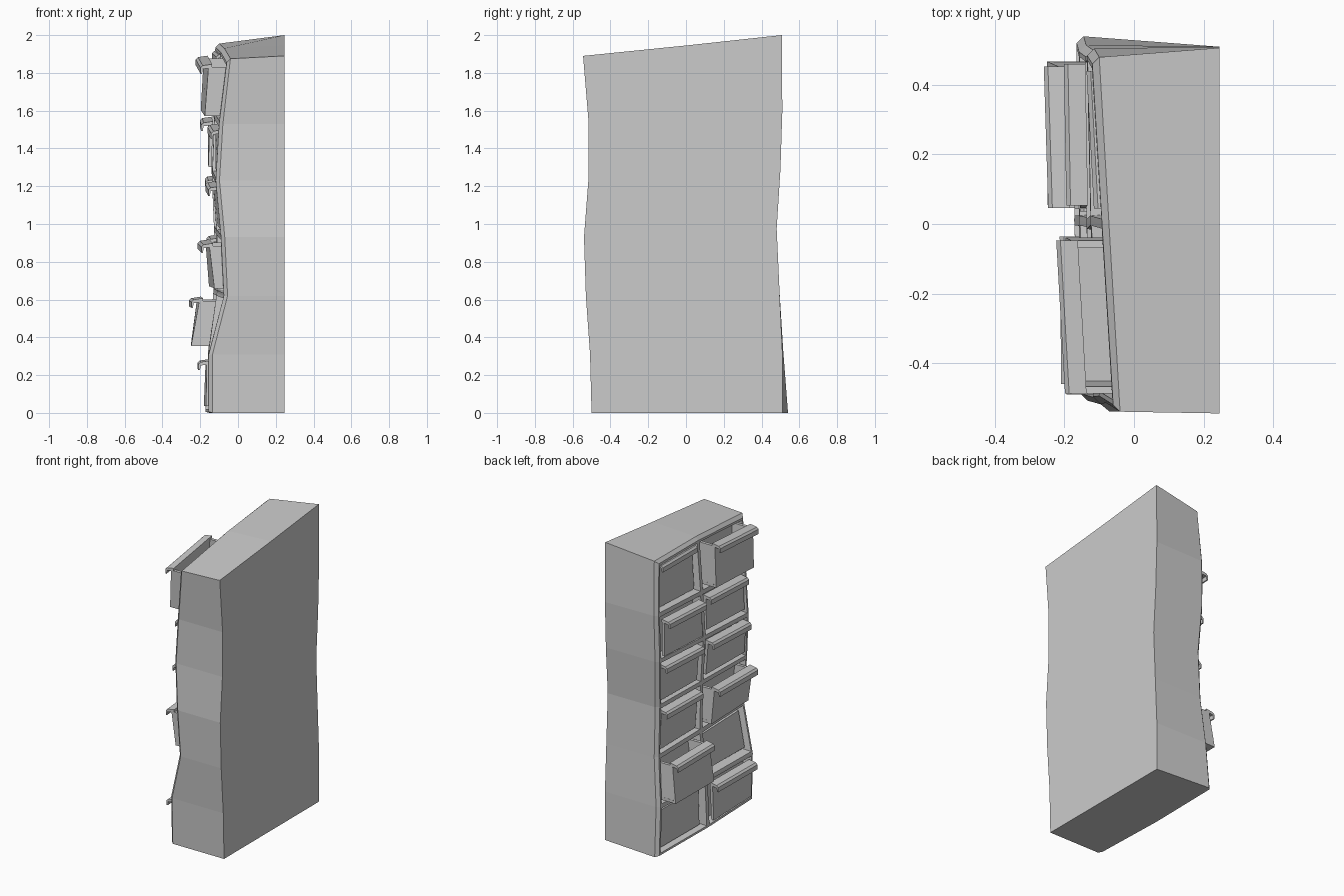
import bpy, bmesh
from mathutils import Vector

if "Cube" in bpy.data.objects:
    bpy.data.objects.remove(bpy.data.objects["Cube"])

BACK_X, CHAMFER, POCKET = 0.246, 0.02, 0.06

# Wobbly cabinet: x, y, z of each front column at the seven shelf levels
right_side = list(zip((-.155, -.155, -.075, -.09, -.118, -.10, -.06),
                      (-.50, -.508, -.53, -.54, -.517, -.515, -.54),
                      (0, .31, .62, .93, 1.23, 1.53, 1.875)))
middle = list(zip((-.172, -.158, -.112, -.112, -.137, -.125, -.092),
                  (.01, .01, 0, -.01, 0, .01, .0),
                  (0, .32, .635, .955, 1.265, 1.57, 1.93)))
left_side = list(zip((-.165, -.158, -.13, -.127, -.14, -.135, -.12),
                     (.54, .515, .495, .48, .50, .505, .48),
                     (0, .325, .645, .975, 1.29, 1.60, 1.955)))
columns = [[Vector(p) for p in c] for c in (right_side, middle, left_side)]
back_y = [(-.50, -.508, -.53, -.54, -.517, -.515, -.545),
          (0,) * 7,
          (.51, .51, .495, .48, .50, .51, .507)]
back_top = (1.89, 1.945, 2.0)


def finish(bm, name):
    bmesh.ops.recalc_face_normals(bm, faces=bm.faces[:])
    mesh = bpy.data.meshes.new(name)
    bm.to_mesh(mesh)
    bm.free()
    obj = bpy.data.objects.new(name, mesh)
    bpy.context.collection.objects.link(obj)
    return obj


def prism(bm, ring_a, ring_b):
    """Closed solid between two matching rings of points."""
    a = [bm.verts.new(p) for p in ring_a]
    b = [bm.verts.new(p) for p in ring_b]
    bm.faces.new(a)
    bm.faces.new(b[::-1])
    for i in range(len(a)):
        j = (i + 1) % len(a)
        bm.faces.new((a[i], b[i], b[j], a[j]))


def build_cabinet():
    bm = bmesh.new()
    front, rim, back = {}, {}, {}
    for c in range(3):
        for k in range(7):
            p = columns[c][k]
            edge_y = (1, 0, -1)[c]
            edge_z = 1 if k == 0 else -1 if k == 6 else 0
            shift = Vector((0, edge_y, edge_z)) * CHAMFER
            if k == 0:
                shift.z *= .3
            front[c, k] = bm.verts.new(p + shift)
            if edge_y or edge_z:
                rim[c, k] = bm.verts.new(p + Vector((CHAMFER, 0, 0)))
                z = back_top[c] if k == 6 else p.z
                back[c, k] = bm.verts.new((BACK_X, back_y[c][k], z))
    # Front grid
    cells = [bm.faces.new((front[c, k], front[c, k + 1], front[c + 1, k + 1], front[c + 1, k]))
             for c in range(2) for k in range(6)]
    # Chamfer and outer walls around the outline
    loop = ([(0, k) for k in range(7)] + [(1, 6)] + [(2, k) for k in range(6, -1, -1)] + [(1, 0)])
    for a, b in zip(loop, loop[1:] + loop[:1]):
        bm.faces.new((front[a], front[b], rim[b], rim[a]))
        bm.faces.new((rim[a], rim[b], back[b], back[a]))
    bm.faces.new([back[i] for i in loop])
    bmesh.ops.recalc_face_normals(bm, faces=bm.faces[:])
    # Drawer openings
    bmesh.ops.inset_individual(bm, faces=cells, thickness=.02)
    bmesh.ops.inset_individual(bm, faces=cells, thickness=.008)
    for v in {v for f in cells for v in f.verts}:
        v.co.x += POCKET
    finish(bm, "cabinet_body")


def build_drawer(col, row, out_bottom, out_top, handle):
    a, b = columns[col], columns[col + 1]
    gap = .05 if col == 0 else .045

    def corner(side, level):
        k = row + level
        p = a[k].lerp(b[k], .09 if side == 0 else .91)
        q = a[row + 1 - level].lerp(b[row + 1 - level], .09 if side == 0 else .91)
        p = p + (q - p).normalized() * gap * (.75 if level == 0 else 1)
        p.x -= out_top if level else out_bottom
        return p

    bl, br, tr, tl = corner(0, 0), corner(1, 0), corner(1, 1), corner(0, 1)
    bm = bmesh.new()
    t = Vector((.018, 0, 0))
    # Front panel
    quad = [bl, br, tr, tl]
    prism(bm, quad, [p + t for p in quad])
    # Open tray behind pulled-out drawers
    depth = max(out_top, out_bottom) + POCKET - .005
    if out_top > .03:
        d = Vector((depth, 0, 0))
        iy, iz = Vector((0, .02, 0)), Vector((0, 0, .02))
        for ring in ([bl, bl + iy, tl + iy, tl],
                     [br - iy, br, tr, tr - iy],
                     [bl, br, br + iz, bl + iz]):
            prism(bm, [p + t for p in ring], [p + d for p in ring])
    finish(bm, f"drawer_{col}_{row}")
    # Overhanging lip handle
    if handle:
        profile = [(.02, .016), (-.03, .008), (-.042, -.004), (-.042, -.035),
                   (-.034, -.035), (-.03, -.01), (.02, -.004)]
        bm = bmesh.new()
        prism(bm, *[[end + Vector((x, 0, z)) for x, z in profile] for end in (tl, tr)])
        finish(bm, f"handle_{col}_{row}")


build_cabinet()

# column, row, pull at bottom, pull at top, has handle
for drawer in [(0, 0, .012, .012, True), (0, 1, -.035, -.035, False), (0, 2, .045, .062, True),
               (0, 3, -.005, .0, True), (0, 4, -.012, -.005, True), (0, 5, .078, .088, True),
               (1, 0, -.03, -.03, False), (1, 1, .095, .085, True), (1, 2, -.015, .0, True),
               (1, 3, -.01, -.005, True), (1, 4, .02, .025, True), (1, 5, -.025, -.025, True)]:
    build_drawer(*drawer)
